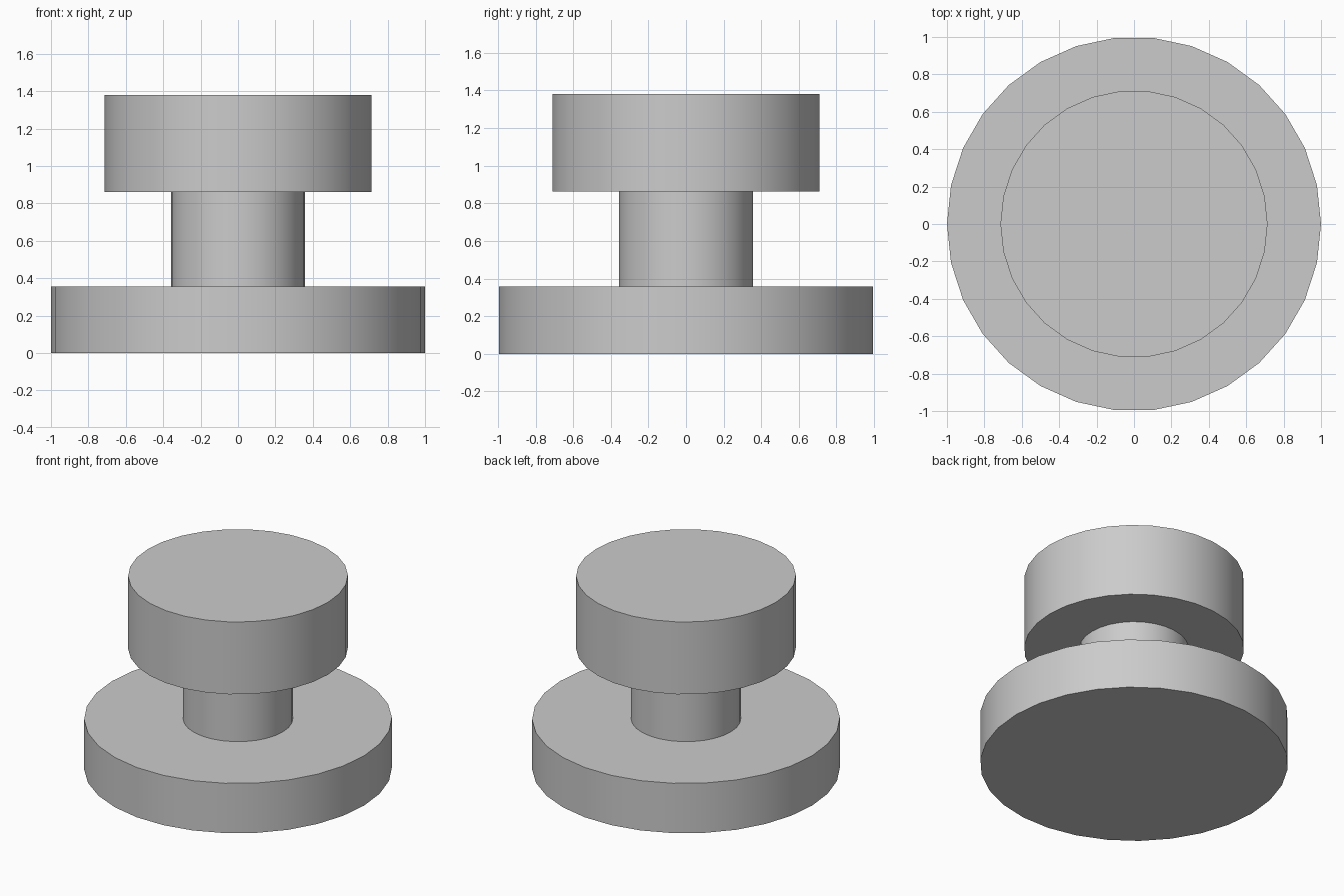
import bpy
import math

cube = bpy.data.objects.get("Cube")
if cube:
    bpy.data.objects.remove(cube, do_unlink=True)

SIDES = 30

# Single plain grey finish
grey = bpy.data.materials.new("light_grey")
grey.use_nodes = True
colour = (0.6, 0.6, 0.6, 1.0)
grey.diffuse_color = colour
grey.node_tree.nodes["Principled BSDF"].inputs["Base Color"].default_value = colour


def disc(name, radius, bottom, top, fill="NGON"):
    """Upright cylinder between two heights, with a corner on the x axis."""
    bpy.ops.mesh.primitive_cylinder_add(
        vertices=SIDES, radius=radius, depth=top - bottom, end_fill_type=fill,
        location=(0, 0, (bottom + top) / 2), rotation=(0, 0, math.pi / 2))
    part = bpy.context.object
    part.name = name
    part.data.name = name
    bpy.ops.object.transform_apply(location=False, rotation=True, scale=False)
    part.data.materials.append(grey)
    bpy.ops.object.shade_smooth_by_angle(angle=math.radians(30))
    return part


# Wide foot, narrow neck (ends hidden, so left open) and grip on top
disc("base_plate", 1.0, 0.0, 0.357)
disc("stem", 0.357, 0.357, 0.862, fill="NOTHING")
disc("knob_head", 0.714, 0.862, 1.381)
